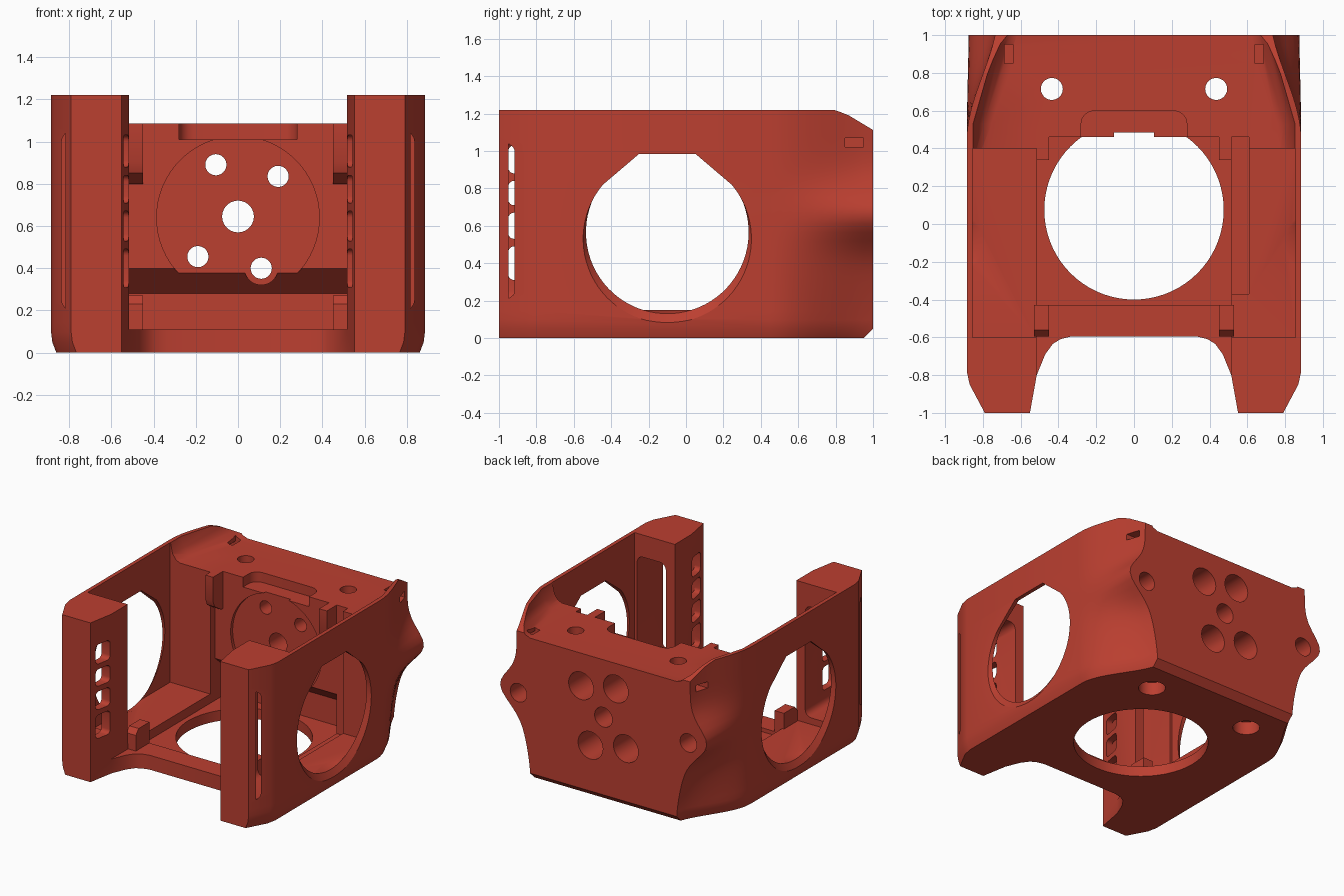
import bpy, bmesh, math

cube = bpy.data.objects.get("Cube")
if cube:
    bpy.data.objects.remove(cube, do_unlink=True)

red = bpy.data.materials.new("brick_red")
red.use_nodes = True
red.diffuse_color = (0.5, 0.05, 0.03, 1)
red.node_tree.nodes["Principled BSDF"].inputs["Base Color"].default_value = red.diffuse_color


def loft(name, rings):
    """Closed solid through rings of equal point count."""
    bm = bmesh.new()
    vs = [[bm.verts.new(p) for p in ring] for ring in rings]
    n = len(vs[0])
    for a, b in zip(vs, vs[1:]):
        for i in range(n):
            j = (i + 1) % n
            bm.faces.new((a[i], a[j], b[j], b[i]))
    bm.faces.new(vs[0])
    bm.faces.new(vs[-1])
    bmesh.ops.recalc_face_normals(bm, faces=bm.faces)
    me = bpy.data.meshes.new(name)
    bm.to_mesh(me)
    bm.free()
    ob = bpy.data.objects.new(name, me)
    bpy.context.collection.objects.link(ob)
    me.materials.append(red)
    return ob


def place(axis, a, b, h):
    return {"x": (h, a, b), "y": (a, h, b), "z": (a, b, h)}[axis]


def prism(name, axis, pts, lo, hi):
    return loft(name, [[place(axis, a, b, h) for a, b in pts] for h in (lo, hi)])


def box(name, x, y, z):
    return prism(name, "z", [(x[0], y[0]), (x[1], y[0]), (x[1], y[1]), (x[0], y[1])], *z)


def rounded(a, b, r):
    """Rounded rectangle outline."""
    out = []
    for k, (cx, cy) in enumerate([(a[1] - r, b[1] - r), (a[0] + r, b[1] - r),
                                  (a[0] + r, b[0] + r), (a[1] - r, b[0] + r)]):
        for s in range(5):
            t = math.pi / 2 * (k + s / 4)
            out.append((cx + r * math.cos(t), cy + r * math.sin(t)))
    return out


def circle(a, b, r, n=48):
    return [(a + r * math.cos(2 * math.pi * i / n), b + r * math.sin(2 * math.pi * i / n)) for i in range(n)]


def mirrored(half):
    return half + [(-x, y) for x, y in reversed(half)]


def apply(tool, op="DIFFERENCE"):
    m = body.modifiers.new("bool", "BOOLEAN")
    m.operation, m.object, m.solver = op, tool, "EXACT"
    bpy.context.view_layer.objects.active = body
    bpy.ops.object.modifier_apply(modifier=m.name)
    bpy.data.objects.remove(tool, do_unlink=True)


def ease(t):
    t = max(0, min(1, t))
    return t * t * (3 - 2 * t)


# Outer shell: rear corners pinch in, with a bolt boss bulging at mid height
def rear_width(z):
    base = 0.62 + 0.115 * ease(z / 0.75)
    return base + 0.145 * math.exp(-((z - 0.66) / 0.16) ** 2)


rings = []
for k in range(27):
    z = 0.0 if k == 0 else 0.05 + 1.17 * (k - 1) / 25
    inset, back = (0.025, 0.95) if k == 0 else (0.006 if k == 1 else 0, 1.0)
    half = [(0.79 - inset, -1), (0.87 - inset, -0.85), (0.885 - inset, -0.78), (0.885 - inset, 0.45)]
    for s in range(1, 11):
        t = s / 10
        half.append((0.885 - inset - (0.885 - inset - rear_width(z)) * (0.6 * t * t * (3 - 2 * t) + 0.4 * t * t),
                     0.45 + (back - 0.45) * t))
    rings.append([(x, y, z) for x, y in mirrored(half)])
body = loft("camera_cage_frame", rings)

# Interior cavity, front opening, centre floor and rear undercut
apply(box("cavity", (-0.855, 0.855), (-0.6, 0.4), (0.15, 1.5)))
apply(box("centre_well", (-0.515, 0.515), (-0.43, 0.46), (0.08, 1.5)))
apply(box("bar_top", (-0.515, 0.515), (-0.9, -0.4), (0.11, 1.5)))
apply(box("side_groove", (0.5, 0.61), (-0.37, 0.46), (0.1, 1.5)))
apply(prism("front_notch", "z", mirrored([(0.56, -1.05), (0.515, -0.8), (0.47, -0.69), (0.43, -0.635),
                                          (0.39, -0.61), (0.33, -0.595)]), -0.1, 1.5))
apply(prism("undercut", "x", [(0.3, 0.08), (0.6, 0.08), (0.6, 0.28), (0.46, 0.4), (0.3, 0.4)], -0.515, 0.515))

# Lowered rear deck between sloped ridges
deck = []
for z, d in ((1.085, 0.1), (1.1, 0.06), (1.14, 0.025), (1.23, 0.0)):
    deck.append([(x, y, z) for x, y in mirrored([(0.855 - d * 0.8, 0.39), (0.855 - d, 0.53),
                                                (0.72 - d, 1), (0.69 - d, 1.1)])])
apply(loft("deck", deck))
apply(prism("rear_slope", "x", [(0.76, 1.23), (0.82, 1.21), (0.87, 1.19), (1.02, 1.1), (1.02, 1.3)], -1, 1))
apply(prism("deck_notch", "z", rounded((-0.28, 0.28), (0.3, 0.6), 0.07), 1.01, 1.3))

# Round seat in the back wall
apply(prism("seat", "y", circle(0, 0.64, 0.385, 64), 0.35, 0.485))
apply(prism("seat_lug", "y", circle(0.11, 0.4, 0.08), 0.485, 0.65), "UNION")

# Floor opening
apply(prism("floor_hole", "z", circle(0, 0.075, 0.475, 72), -0.1, 0.27))

for s in (-1, 1):
    def span(a, b):
        return tuple(sorted((s * a, s * b)))

    # Corner nubs on the front bar and hooks on the back wall
    apply(prism("nub", "x", [(-0.595, 0.05), (-0.43, 0.05), (-0.43, 0.27), (-0.56, 0.27), (-0.595, 0.23)],
                *span(0.45, 0.53)), "UNION")
    apply(prism("hook", "x", [(0.34, 1.085), (0.5, 1.085), (0.5, 0.8), (0.44, 0.8), (0.36, 0.85), (0.34, 0.9)],
                *span(0.45, 0.515)), "UNION")
    # Side window, round with a flat top, narrowing inward
    window = []
    for x, cz, r in ((0.95, 0.52, 0.46), (0.885, 0.53, 0.45), (0.855, 0.565, 0.435), (0.78, 0.575, 0.42)):
        ring = [(s * x, -0.1 + r * math.cos(t), cz + r * math.sin(t))
                for t in [math.radians(140 + 260 * i / 56) for i in range(57)]]
        window.append(ring + [(s * x, 0.05, 0.985), (s * x, -0.25, 0.985)])
    apply(loft("window", window))
    # Hollow front post with a laddered slot
    apply(prism("post_pocket", "y", rounded(span(0.59, 0.835), (0.2, 1.05), 0.05), -0.95, -0.55))
    for lo, hi in ((0.31, 0.49), (0.53, 0.67), (0.71, 0.84), (0.88, 1.03)):
        apply(prism("slot", "x", rounded((-0.95, -0.81), (lo, hi), 0.03), *span(0.4, 0.65)))
    # Strap slots from deck to side
    apply(box("strap_down", span(0.64, 0.685), (0.85, 0.95), (1.02, 1.3)))
    apply(box("strap_out", span(0.64, 1), (0.85, 0.95), (1.02, 1.068)))
    # Vertical deck bolts and blind boss holes
    apply(prism("deck_bolt", "z", circle(s * 0.435, 0.715, 0.058), -0.1, 1.3))
    apply(prism("deck_counterbore", "z", circle(s * 0.435, 0.715, 0.095), -0.1, 0.1))
    apply(prism("boss_hole", "y", circle(s * 0.72, 0.64, 0.07), 0.8, 1.1))

# Bolt pattern through the back wall
apply(prism("centre_bore", "y", circle(0, 0.645, 0.075), 0.3, 1.1))
for x, z in ((-0.105, 0.89), (0.19, 0.835), (-0.19, 0.455), (0.11, 0.4)):
    apply(prism("bolt", "y", circle(x, z, 0.05), 0.3, 1.1))
    apply(prism("counterbore", "y", circle(x, z, 0.105), 0.62, 1.1))

# Clean up and shade
bm = bmesh.new()
bm.from_mesh(body.data)
bmesh.ops.remove_doubles(bm, verts=bm.verts, dist=0.0002)
bm.to_mesh(body.data)
bm.free()
bpy.ops.object.select_all(action="DESELECT")
body.select_set(True)
bpy.context.view_layer.objects.active = body
bpy.ops.object.shade_smooth_by_angle(angle=math.radians(30))
